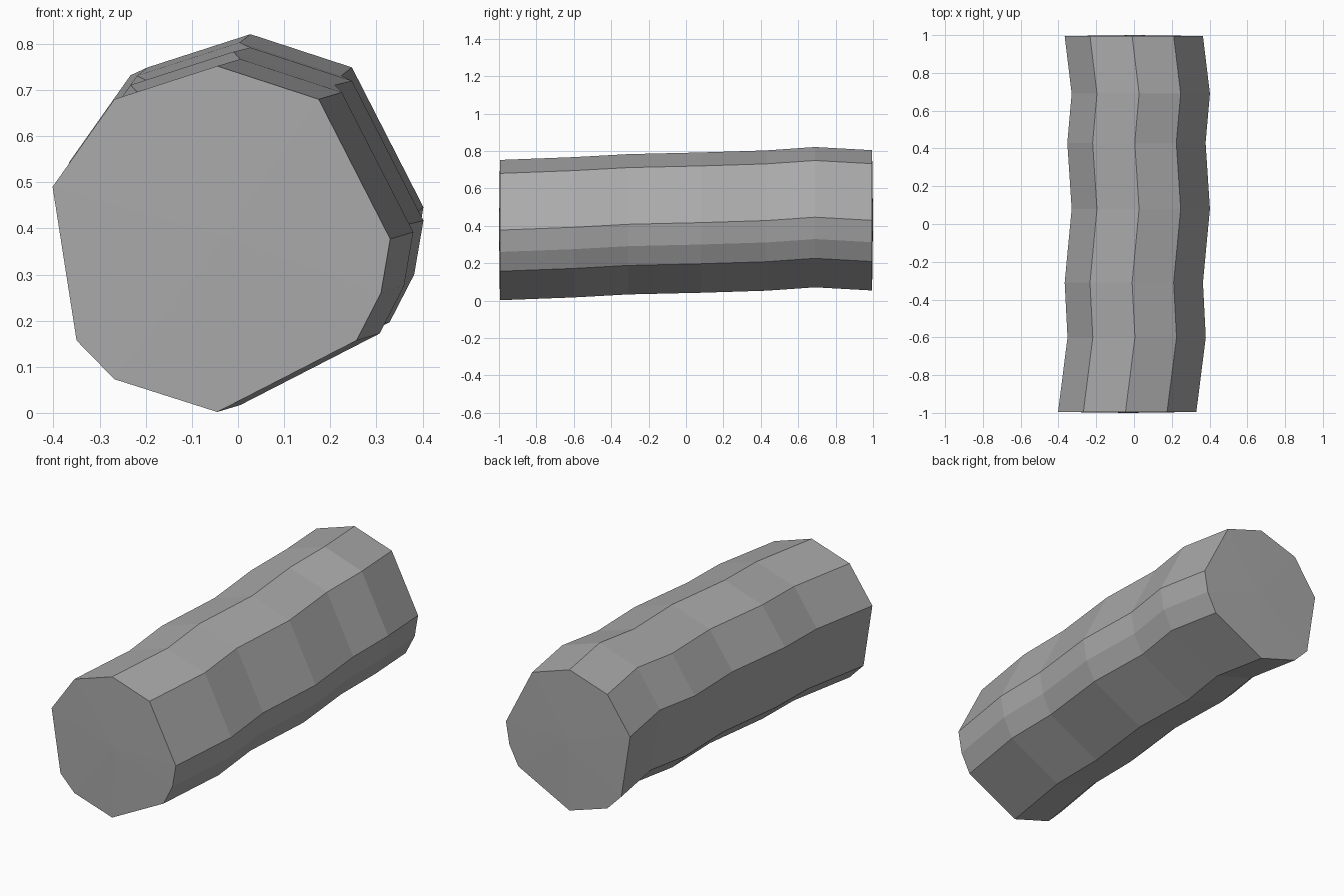
import bpy
import bmesh

cube = bpy.data.objects.get("Cube")
if cube:
    bpy.data.objects.remove(cube, do_unlink=True)

# One plain grey for the whole log
grey = bpy.data.materials.new("mid grey")
grey.use_nodes = True
colour = (0.4, 0.4, 0.4, 1.0)
grey.diffuse_color = colour
grey.node_tree.nodes["Principled BSDF"].inputs["Base Color"].default_value = colour

# Uneven ten-sided outline of the log (x, z), seen from the front
outline = [(-0.045, 0.752), (0.175, 0.68), (0.33, 0.377), (0.31, 0.26),
           (0.257, 0.157), (-0.045, 0.002), (-0.268, 0.073), (-0.35, 0.157),
           (-0.402, 0.49), (-0.268, 0.68)]

# Gentle bends along the length: (y, sideways shift, lift)
bends = [(-0.995, 0, 0), (-0.6, 0.05, 0.015), (-0.31, 0.035, 0.031),
         (0.08, 0.072, 0.04), (0.43, 0.049, 0.051), (0.69, 0.072, 0.069),
         (0.995, 0.035, 0.052)]

bm = bmesh.new()
rings = [[bm.verts.new((x + dx, y, z + dz)) for x, z in outline]
         for y, dx, dz in bends]

# Bark sides
count = len(outline)
for near, far in zip(rings, rings[1:]):
    for i in range(count):
        j = (i + 1) % count
        bm.faces.new((near[i], near[j], far[j], far[i]))

# Cut ends, each with a very shallow point in the middle
for ring, (y, dx, dz), tip_y in ((rings[0], bends[0], -1), (rings[-1], bends[-1], 1)):
    tip = bm.verts.new((dx - 0.03, tip_y, dz + 0.38))
    for i in range(count):
        bm.faces.new((ring[i], ring[(i + 1) % count], tip))

bmesh.ops.recalc_face_normals(bm, faces=bm.faces)
mesh = bpy.data.meshes.new("log")
bm.to_mesh(mesh)
bm.free()
mesh.materials.append(grey)
log = bpy.data.objects.new("log", mesh)
bpy.context.scene.collection.objects.link(log)
